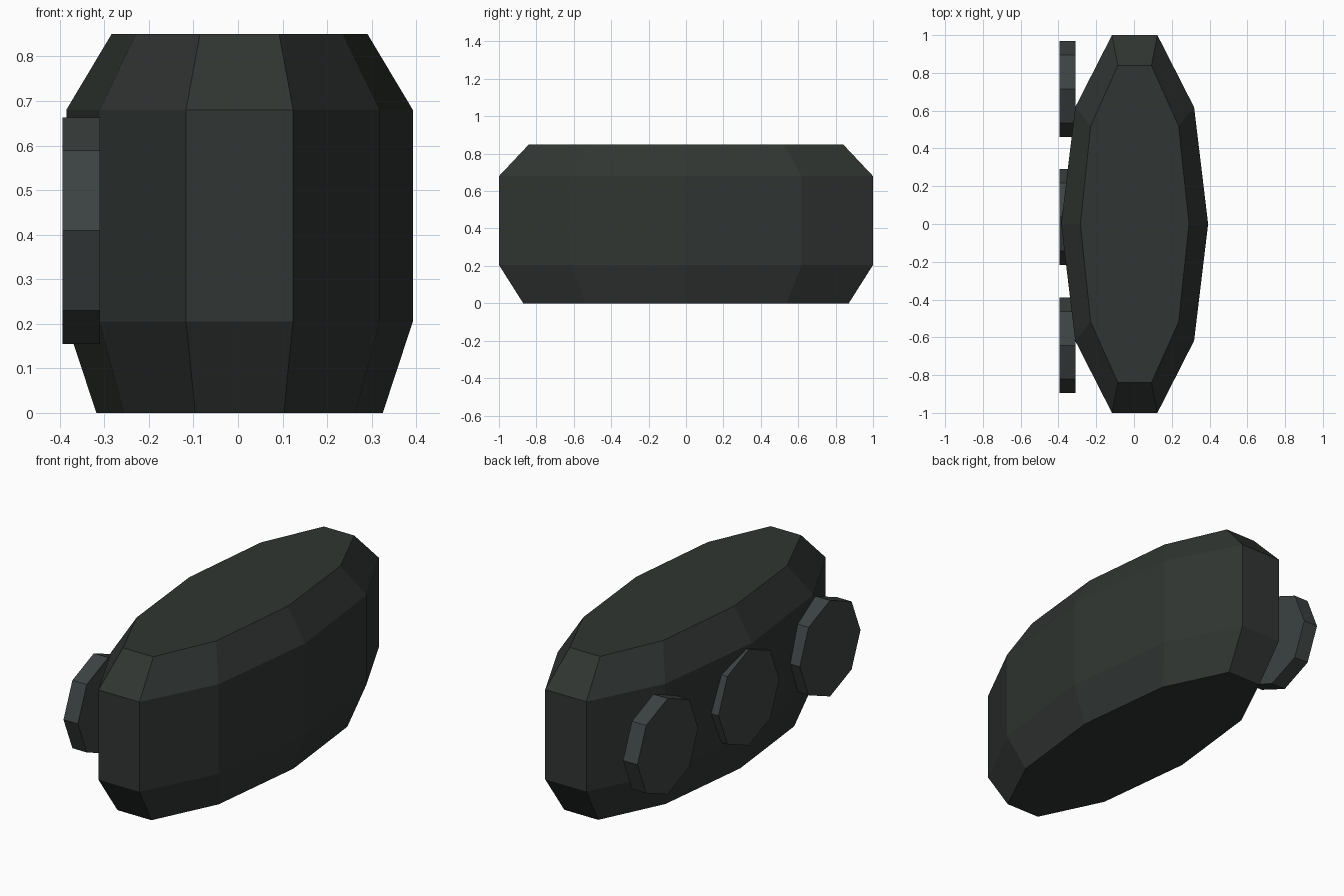
import bpy, bmesh, math

if "Cube" in bpy.data.objects:
    bpy.data.objects.remove(bpy.data.objects["Cube"])


def material(name, rgb):
    m = bpy.data.materials.new(name)
    m.diffuse_color = (*rgb, 1)
    m.use_nodes = True
    m.node_tree.nodes["Principled BSDF"].inputs["Base Color"].default_value = m.diffuse_color
    return m


def loft(name, rings, mat):
    """Bridge equal-length rings of points and cap both ends."""
    bm = bmesh.new()
    rows = [[bm.verts.new(p) for p in ring] for ring in rings]
    n = len(rows[0])
    for a, b in zip(rows, rows[1:]):
        for i in range(n):
            j = (i + 1) % n
            bm.faces.new((a[i], a[j], b[j], b[i]))
    bm.faces.new(rows[0][::-1])
    bm.faces.new(rows[-1])
    bmesh.ops.recalc_face_normals(bm, faces=bm.faces)
    mesh = bpy.data.meshes.new(name)
    bm.to_mesh(mesh)
    bm.free()
    mesh.materials.append(mat)
    obj = bpy.data.objects.new(name, mesh)
    bpy.context.collection.objects.link(obj)
    return obj


def circle(n):
    return [(math.cos(math.tau * i / n), math.sin(math.tau * i / n)) for i in range(n)]


body_mat = material("dark_body", (0.03, 0.036, 0.032))
disc_mat = material("disc_grey", (0.045, 0.055, 0.053))

# Body: stretched ten-sided barrel, profile of (z, x radius, y radius)
profile = [(0, 0.3215, 0.915), (0.205, 0.389, 1.0515),
           (0.68, 0.389, 1.0515), (0.85, 0.2875, 0.883)]
loft("body", [[(0.0035 + rx * c, ry * s, z) for c, s in circle(10)]
              for z, rx, ry in profile], body_mat)

# Three octagonal discs along the left side
for k, y in enumerate((-0.642, 0.037, 0.715)):
    loft(f"side_disc_{k + 1}",
         [[(x, y + 0.254 * c, 0.409 + 0.254 * s) for c, s in circle(8)]
          for x in (-0.394, -0.31)], disc_mat)
